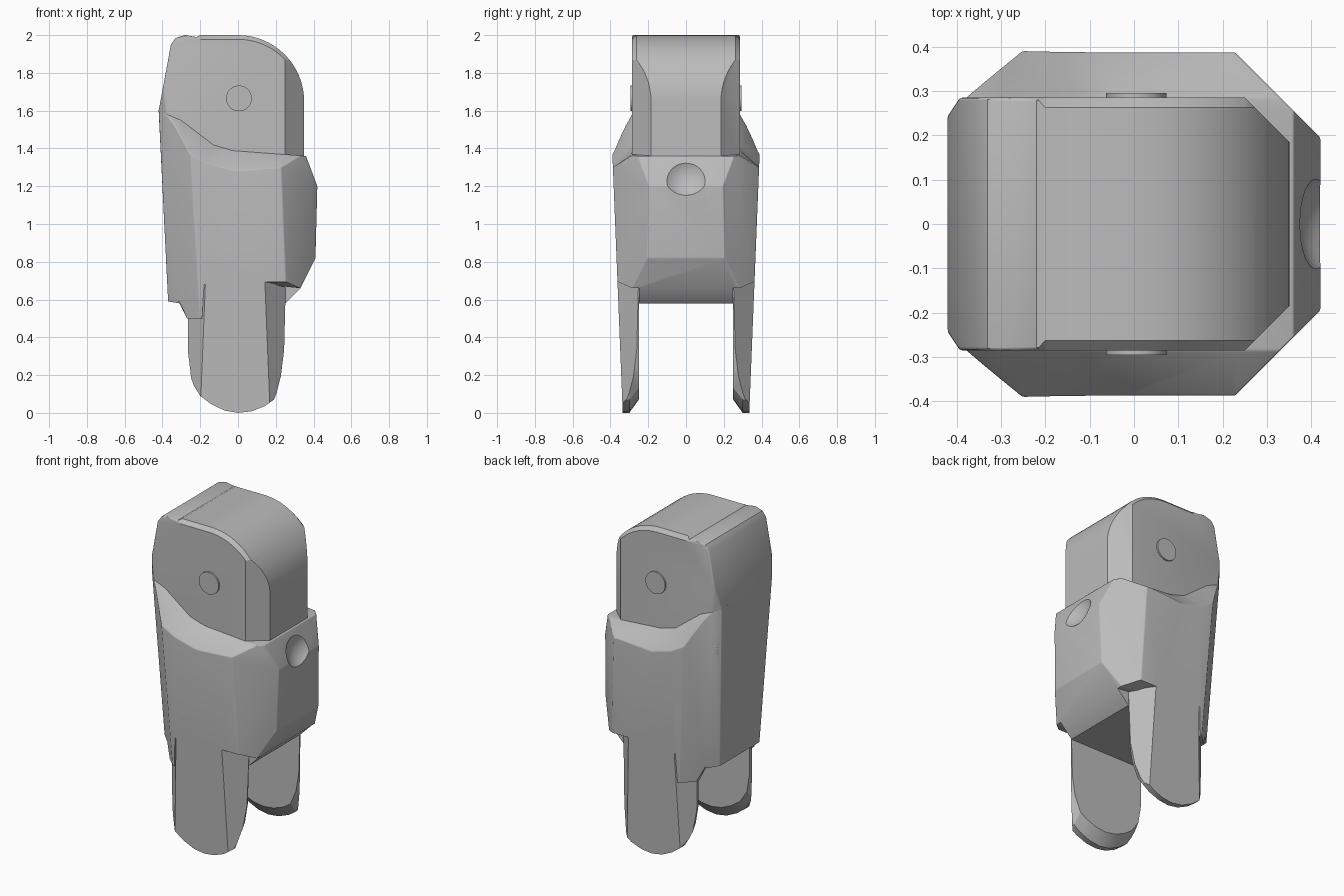
import bpy, bmesh, math
from mathutils import Vector

cube = bpy.data.objects.get("Cube")
if cube:
    bpy.data.objects.remove(cube, do_unlink=True)

grey = bpy.data.materials.new("plain_grey")
grey.use_nodes = True
grey.diffuse_color = (0.5, 0.5, 0.5, 1)
grey.node_tree.nodes["Principled BSDF"].inputs["Base Color"].default_value = (0.5, 0.5, 0.5, 1)


def loft(stations):
    """Join (y, xz outline) stations into a closed solid."""
    bm = bmesh.new()
    rings = [[bm.verts.new((x, y, z)) for x, z in outline] for y, outline in stations]
    n = len(rings[0])
    for a, b in zip(rings, rings[1:]):
        for i in range(n):
            j = (i + 1) % n
            bm.faces.new((a[i], a[j], b[j], b[i]))
    bm.faces.new(rings[0])
    bm.faces.new(rings[-1])
    bmesh.ops.remove_doubles(bm, verts=bm.verts, dist=0.0005)
    bmesh.ops.recalc_face_normals(bm, faces=bm.faces)
    # split warped quads so that the cuts stay clean
    bmesh.ops.triangulate(bm, faces=bm.faces)
    return bm


def mirrored(half):
    """Stations from the middle outwards, repeated on both sides."""
    return [(-y, p) for y, p in reversed(half)] + half


def cut(bm, normal, offset):
    """Remove everything beyond the plane normal . p = offset."""
    n = Vector(normal)
    bmesh.ops.bisect_plane(bm, geom=bm.verts[:] + bm.edges[:] + bm.faces[:], dist=0.0001,
                           plane_co=n * (offset / n.length_squared),
                           plane_no=n.normalized(), clear_outer=True)
    bmesh.ops.holes_fill(bm, edges=[e for e in bm.edges if e.is_boundary], sides=0)


def tidy(bm):
    bmesh.ops.dissolve_limit(bm, angle_limit=math.radians(1), verts=bm.verts, edges=bm.edges)
    bmesh.ops.recalc_face_normals(bm, faces=bm.faces)


def soften(bm, rule, width):
    """Round the sharp edges whose midpoint meets the rule."""
    edges = [e for e in bm.edges if len(e.link_faces) == 2
             and e.calc_face_angle(0) > math.radians(16)
             and rule((e.verts[0].co + e.verts[1].co) / 2)]
    bmesh.ops.bevel(bm, geom=edges, offset=width, segments=3, profile=0.5,
                    affect='EDGES', clamp_overlap=True)


def finish(bm, name):
    mesh = bpy.data.meshes.new(name)
    bm.to_mesh(mesh)
    bm.free()
    obj = bpy.data.objects.new(name, mesh)
    bpy.context.collection.objects.link(obj)
    mesh.materials.append(grey)
    return obj


def smooth(obj, angle=30):
    bpy.ops.object.select_all(action='DESELECT')
    obj.select_set(True)
    bpy.context.view_layer.objects.active = obj
    bpy.ops.object.shade_smooth_by_angle(angle=math.radians(angle))


# Body shell: bottom, right side and shoulder outlines
side = [(0.41, 0.82), (0.42, 1.2)]
inner_top = [(0.36, 1.36), (0.23, 1.37), (-0.03, 1.39), (-0.13, 1.42), (-0.3, 1.55), (-0.42, 1.6)]
outer_top = [(0.36, 1.29), (0.23, 1.29), (-0.03, 1.27), (-0.17, 1.31), (-0.29, 1.38), (-0.41, 1.45)]
skirt = [(-0.37, 0.59), (-0.31, 0.59), (-0.27, 0.5), (-0.19, 0.5), (-0.18, 0.68)]
ceiling = [(-0.37, 0.59), (-0.31, 0.58), (-0.27, 0.58), (-0.19, 0.58), (-0.18, 0.58)]
middle = ceiling + [(0.25, 0.58), (0.33, 0.66)] + side + inner_top
inner = skirt + [(0.14, 0.68), (0.33, 0.66)] + side + inner_top
outer = skirt + [(0.14, 0.7), (0.33, 0.7)] + side + outer_top
bm = loft(mirrored([(0.25, middle), (0.25, inner), (0.285, inner), (0.4, outer)]))
for s in (-1, 1):
    cut(bm, (0, s, -0.04), 0.335)
    cut(bm, (-1, s, -0.1), 0.505)
    cut(bm, (1, s, 0), 0.615)
tidy(bm)
soften(bm, lambda p: p.z > 0.72 and (abs(p.y) > 0.1 or p.x > 0.3), 0.022)
body = finish(bm, "body_shell")

# Round dimple in the side of the body
bm = bmesh.new()
bmesh.ops.create_uvsphere(bm, u_segments=48, v_segments=24, radius=0.158)
bmesh.ops.translate(bm, verts=bm.verts, vec=(0.523, 0, 1.27))
cutter = finish(bm, "dimple_cutter")
cutter.hide_render = True
dimple = body.modifiers.new("dimple", 'BOOLEAN')
dimple.operation = 'DIFFERENCE'
dimple.solver = 'EXACT'
dimple.object = cutter
bpy.context.view_layer.objects.active = body
bpy.ops.object.modifier_apply(modifier="dimple")
bpy.data.objects.remove(cutter, do_unlink=True)
smooth(body)

# Head block with a rounded top and a thin bevel around its side faces
arc = [(0.35 * math.cos(t), 1.65 + 0.35 * math.sin(t))
       for t in (math.radians(90 * i / 16) for i in range(17))]
profile = ([(-0.4, 1.3), (0.35, 1.3)] + arc +
           [(-0.2, 2.0), (-0.22, 1.99), (-0.28, 2.0), (-0.33, 1.985), (-0.355, 1.95), (-0.42, 1.6)])
trimmed = [(x * 0.97, 1.5 + (z - 1.5) * 0.955) if x > -0.21 and z > 1.5 else (x, z)
           for x, z in profile]
bm = loft(mirrored([(0.262, profile), (0.285, trimmed)]))
for s in (-1, 1):
    cut(bm, (-1, s, -0.1), 0.505)
    cut(bm, (1, s, 0), 0.535)
tidy(bm)
soften(bm, lambda p: p.x < -0.24 and p.z > 1.4 and abs(p.y) > 0.2, 0.02)
smooth(finish(bm, "head_block"))

# Two legs with rounded tips, bevelled on the inside
foot = [(-0.27, 0.9), (-0.27, 0.3), (-0.25, 0.17), (-0.2, 0.09), (-0.14, 0.045), (-0.07, 0.012),
        (0, 0), (0.07, 0.008), (0.14, 0.035), (0.19, 0.07), (0.23, 0.17), (0.25, 0.3), (0.26, 0.66)]
foot_inner = [(x * 0.97, 0.07 + z * 0.9) for x, z in foot]
for s, name in ((-1, "front_leg"), (1, "back_leg")):
    bm = loft([(s * 0.25, foot_inner), (s * 0.3, foot), (s * 0.4, foot)])
    cut(bm, (0, s, -0.04), 0.335)
    cut(bm, (-1, s, 0), 0.535)
    cut(bm, (1, s, 0), 0.505)
    tidy(bm)
    smooth(finish(bm, name), 25)

# Pivot pin through the head
bpy.ops.mesh.primitive_cylinder_add(vertices=48, radius=0.068, depth=0.59,
                                    location=(0.005, 0, 1.665), rotation=(math.pi / 2, 0, 0))
pin = bpy.context.object
pin.name = "pivot_pin"
pin.data.materials.append(grey)
smooth(pin)
